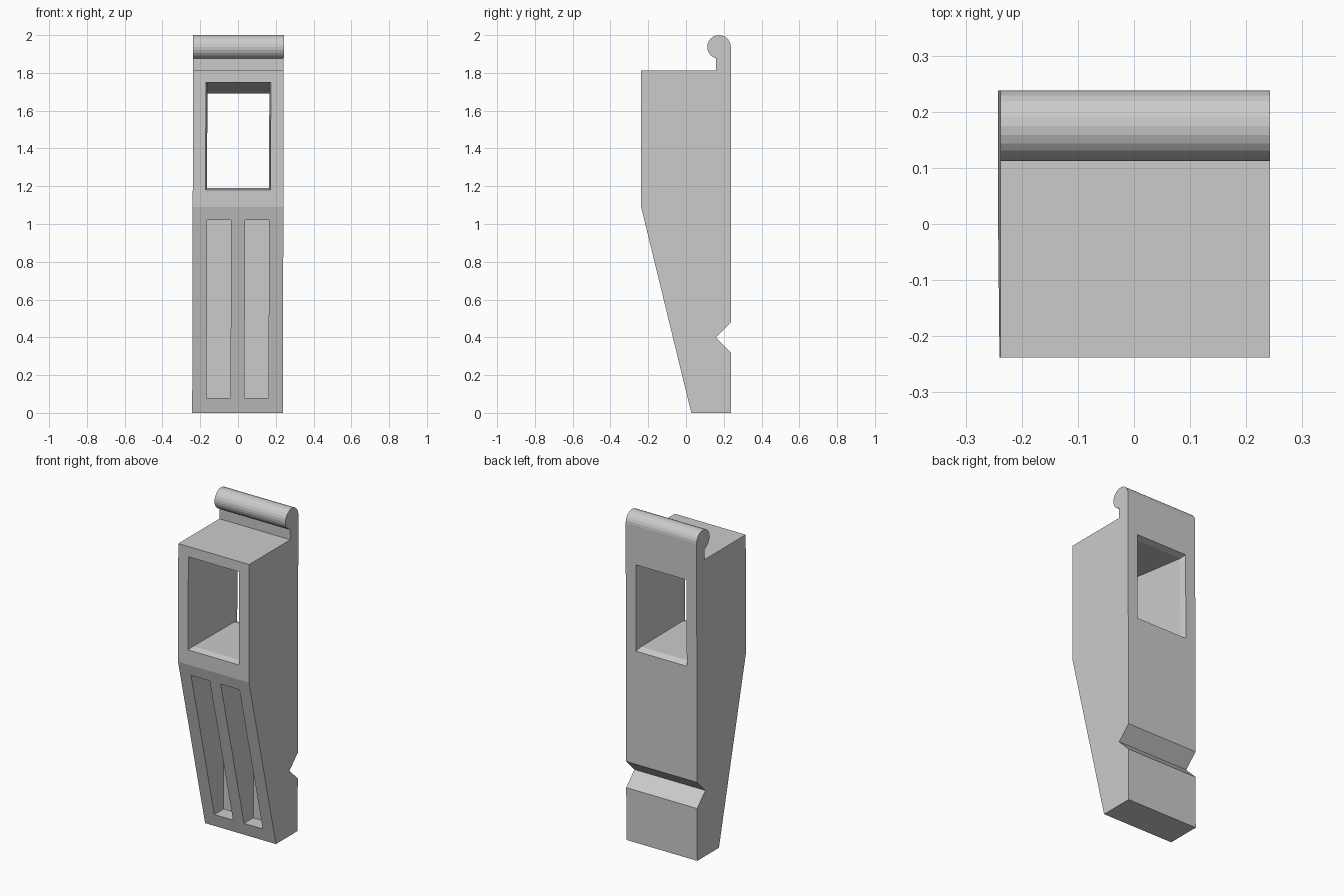
import bpy, bmesh
from math import sin, cos, radians

if "Cube" in bpy.data.objects:
    bpy.data.objects.remove(bpy.data.objects["Cube"])


def loft(name, loops):
    """Closed solid through equally sized point loops, capped at both ends."""
    bm = bmesh.new()
    rings = [[bm.verts.new(p) for p in loop] for loop in loops]
    n = len(rings[0])
    for a, b in zip(rings, rings[1:]):
        for i in range(n):
            j = (i + 1) % n
            bm.faces.new((a[i], a[j], b[j], b[i]))
    bm.faces.new(rings[0])
    bm.faces.new(rings[-1])
    bmesh.ops.recalc_face_normals(bm, faces=bm.faces[:])
    mesh = bpy.data.meshes.new(name)
    bm.to_mesh(mesh)
    bm.free()
    ob = bpy.data.objects.new(name, mesh)
    bpy.context.collection.objects.link(ob)
    return ob


def lean(x, y, z):
    """The whole part leans very slightly sideways."""
    return (x + 0.0025 * (z - 1), y, z)


def rect(x, z0, z1, y):
    return [lean(*p) for p in ((-x, y, z0), (x, y, z0), (x, y, z1), (-x, y, z1))]


# Side profile (y, z): tapered body, back notch, neck and rolled lip
cy, cz, r = 0.175, 1.9375, 0.0625
profile = [(0.028, 0), (0.2375, 0), (0.2375, 0.32), (0.158, 0.40), (0.2375, 0.48)]
profile += [(cy + r * cos(radians(a)), cz + r * sin(radians(a))) for a in range(0, 256, 15)]
profile += [(0.16, 1.813), (-0.2375, 1.813), (-0.2375, 1.09)]
body = loft("clip_body", [[lean(x, y, z) for y, z in profile] for x in (-0.24, 0.24)])

# Through window with flared rims and a ceiling sloping down to the back
window = loft("window_cutter", [
    rect(0.172, 1.18, 1.75, -0.30),
    rect(0.172, 1.18, 1.75, -0.2375),
    rect(0.164, 1.19, 1.74, -0.20),
    rect(0.164, 1.187, 1.69, 0.20),
    rect(0.172, 1.172, 1.70, 0.2375),
    rect(0.172, 1.172, 1.70, 0.30)])

# Two slots in the sloped front, with an upright floor
cutters = [window]
for side in (-1, 1):
    loops = [[lean(side * x, y, z) for y, z in
              ((-0.4, 0.08), (0.098, 0.08), (0.098, 1.02), (-0.4, 1.02))]
             for x in (0.037, 0.164)]
    cutters.append(loft("slot_cutter", loops))

for c in cutters:
    c.hide_render = True
    c.hide_viewport = True
    c.display_type = 'WIRE'
    m = body.modifiers.new(c.name, 'BOOLEAN')
    m.operation = 'DIFFERENCE'
    m.solver = 'EXACT'
    m.object = c
